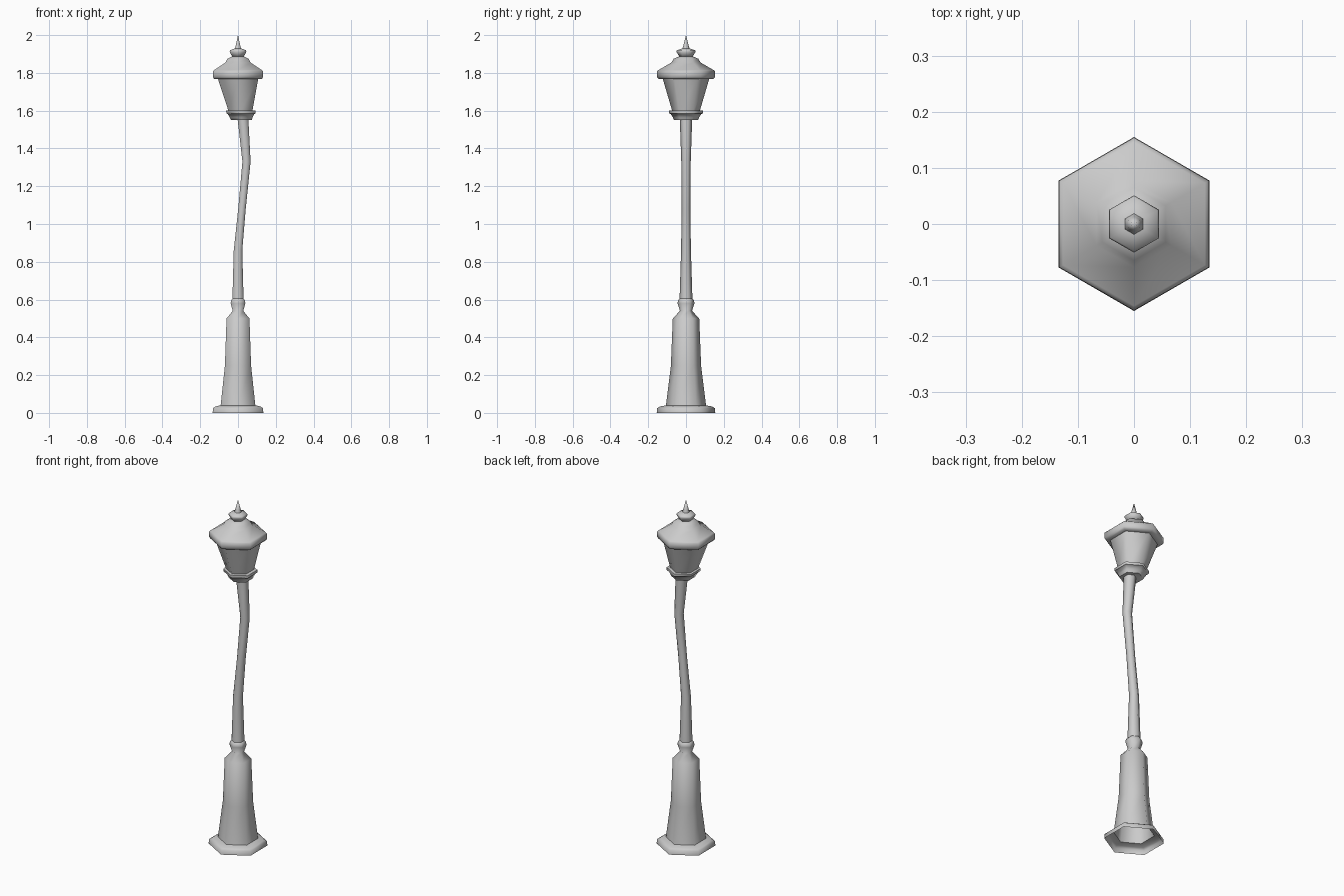
import bpy, bmesh, math

if "Cube" in bpy.data.objects:
    bpy.data.objects.remove(bpy.data.objects["Cube"])

SIDES = 6


def loft(name, rings, cap_bottom=True, cap_top=True, angle=65):
    """Hexagonal loft; each ring is (z, corner radius, x offset)."""
    bm = bmesh.new()
    loops = []
    for z, r, dx in rings:
        loops.append([bm.verts.new((dx + r * math.sin(i * math.tau / SIDES),
                                    -r * math.cos(i * math.tau / SIDES), z))
                      for i in range(SIDES)])
    for a, b in zip(loops, loops[1:]):
        for i in range(SIDES):
            j = (i + 1) % SIDES
            bm.faces.new((a[i], a[j], b[j], b[i]))
    if cap_bottom:
        bm.faces.new(loops[0][::-1])
    if cap_top:
        bm.faces.new(loops[-1])
    bmesh.ops.remove_doubles(bm, verts=bm.verts, dist=0.0002)
    mesh = bpy.data.meshes.new(name)
    bm.to_mesh(mesh)
    bm.free()
    ob = bpy.data.objects.new(name, mesh)
    bpy.context.collection.objects.link(ob)
    bpy.ops.object.select_all(action='DESELECT')
    ob.select_set(True)
    bpy.context.view_layer.objects.active = ob
    bpy.ops.object.shade_smooth_by_angle(angle=math.radians(angle))
    return ob


def straight(points):
    return [(z, r, 0) for z, r in points]


# Hollow foot, tapered pedestal and collar, open underneath
loft("pedestal", straight([
    (0, 0.155), (0.025, 0.153), (0.034, 0.138), (0.04, 0.106),
    (0.25, 0.08), (0.50, 0.070), (0.54, 0.032),
    (0.58, 0.045), (0.597, 0.042), (0.605, 0.034)]),
    cap_bottom=False, cap_top=False)

# Bent pole
loft("pole", [
    (0.605, 0.034, 0), (0.86, 0.026, 0), (1.08, 0.023, 0.021),
    (1.33, 0.025, 0.045), (1.56, 0.033, 0.026)],
    cap_bottom=False, cap_top=False)

# Lantern seat with its flange, leaning with the pole
loft("lantern_seat", [
    (1.55, 0.063, 0.018), (1.565, 0.070, 0.017), (1.583, 0.082, 0.016),
    (1.585, 0.089, 0.016), (1.60, 0.090, 0.015), (1.602, 0.070, 0.015)])

# Tapered lantern body
loft("lantern_body", [(1.595, 0.072, 0.013), (1.775, 0.125, 0)])

# Hexagonal roof with a thick rim
loft("roof", straight([
    (1.768, 0.120), (1.768, 0.145), (1.778, 0.154), (1.808, 0.154),
    (1.815, 0.146), (1.855, 0.077), (1.875, 0.065), (1.888, 0.034)]))

# Flared cap and pointed finial
loft("roof_cap", straight([
    (1.884, 0.034), (1.912, 0.051), (1.92, 0.048), (1.93, 0.018)]))
loft("finial", straight([
    (1.925, 0.020), (1.945, 0.014), (2.0, 0.0)]), cap_top=False)
